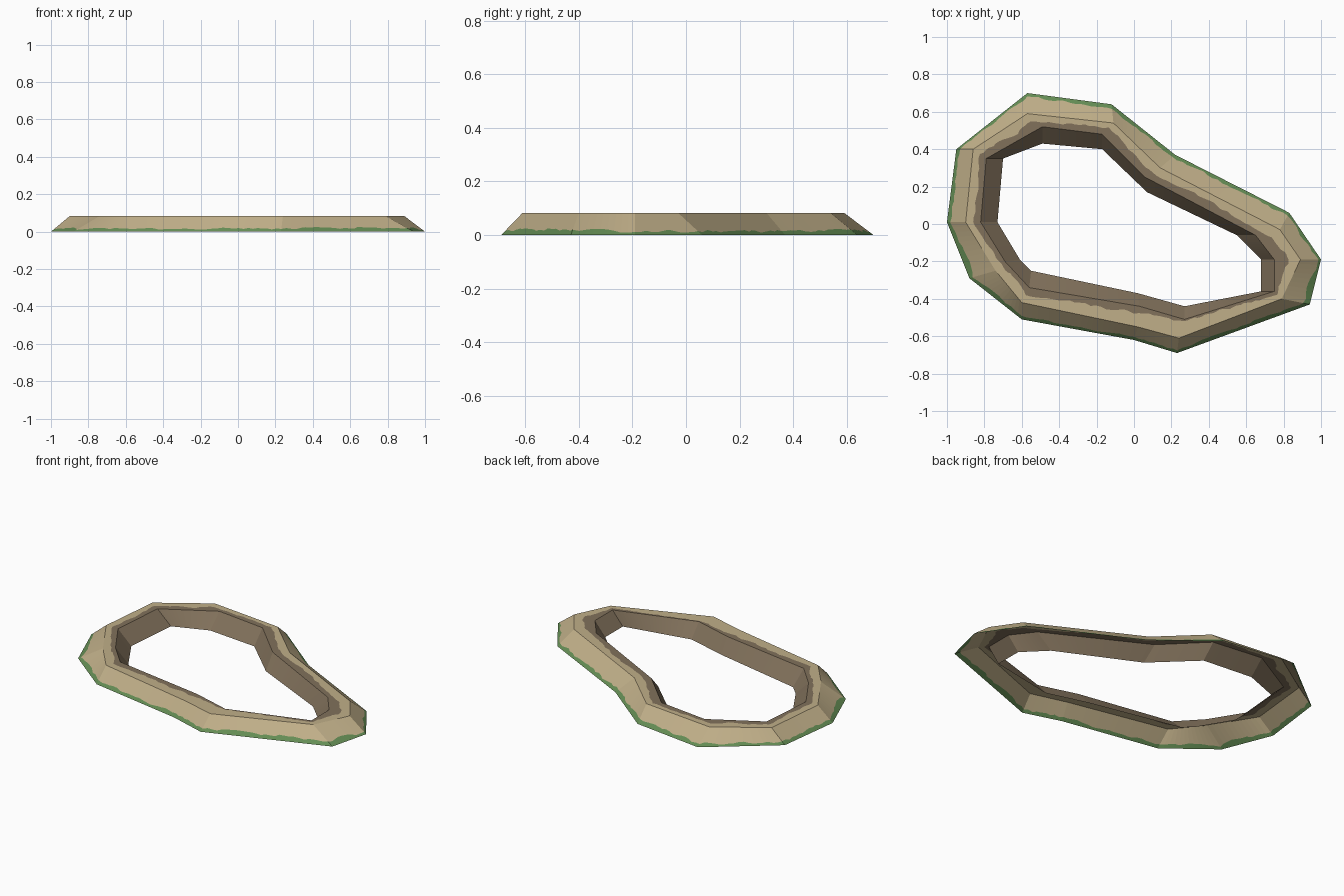
import bpy
import bmesh
import random
from math import ceil
from mathutils import Vector

random.seed(4)
if "Cube" in bpy.data.objects:
    bpy.data.objects.remove(bpy.data.objects["Cube"], do_unlink=True)

HEIGHT = .083
STEP = .03


def make_material(name, colour):
    """Plain flat colour for viewport and render."""
    material = bpy.data.materials.new(name)
    material.use_nodes = True
    rgba = (*colour, 1)
    material.diffuse_color = rgba
    shader = next(n for n in material.node_tree.nodes if n.type == 'BSDF_PRINCIPLED')
    shader.inputs["Base Color"].default_value = rgba
    shader.inputs["Roughness"].default_value = .9
    return material


def ring(points, z):
    return [Vector((x, y, z)) for x, y in points]


# Corner outlines of the bank, clockwise from the back
outer_foot = ring([(-.57, .7), (-.12, .64), (.22, .37), (.83, .06), (1, -.19), (.94, -.43),
                   (.23, -.69), (0, -.62), (-.6, -.51), (-.88, -.29), (-1, .01), (-.95, .4)], 0)
outer_crest = ring([(-.57, .59), (-.11, .54), (.14, .3), (.78, -.03), (.89, -.19), (.79, -.4),
                    (.24, -.61), (.02, -.55), (-.6, -.42), (-.74, -.25), (-.9, .01), (-.86, .4)], HEIGHT)
inner_crest = ring([(-.49, .52), (-.17, .48), (.06, .25), (.65, -.06), (.75, -.19), (.75, -.36),
                    (.27, -.51), (.03, -.44), (-.56, -.34), (-.69, -.2), (-.82, .01), (-.79, .35)], HEIGHT)
inner_foot = ring([(-.49, .43), (-.17, .4), (.07, .17), (.55, -.06), (.68, -.19), (.68, -.36),
                   (.27, -.44), (.02, -.37), (-.55, -.25), (-.61, -.19), (-.73, .01), (-.7, .35)], 0)

# Share of the crest covered by wet mud at each corner
mud_width = [.45, .6, .5, .45, .6, .35, .12, .35, .4, .4, .4, .45]


def wander(value, spread):
    """Soft random drift for a ragged edge."""
    return value * .6 + random.uniform(-spread, spread)


def build_bank():
    bm = bmesh.new()
    columns = []
    grass_drift = mud_drift = 0
    count = len(outer_foot)
    for i in range(count):
        j = (i + 1) % count
        steps = ceil((outer_foot[j] - outer_foot[i]).length / STEP)
        for k in range(steps):
            t = k / steps
            foot, crest, lip, base = (r[i].lerp(r[j], t) for r in
                                      (outer_foot, outer_crest, inner_crest, inner_foot))
            grass_drift = wander(grass_drift, .06)
            mud_drift = wander(mud_drift, .08)
            mud = mud_width[i] * (1 - t) + mud_width[j] * t + mud_drift
            grass_line = foot.lerp(crest, max(.06, .19 + grass_drift))
            mud_line = lip.lerp(crest, min(.9, max(.04, mud)))
            column = (foot, grass_line, crest, mud_line, lip, base)
            columns.append([bm.verts.new(p) for p in column])

    # Bands from the outside in: grass, sand, sand, mud, mud
    band_colours = (0, 1, 1, 2, 2)
    for a, b in zip(columns, columns[1:] + columns[:1]):
        for row, colour in enumerate(band_colours):
            face = bm.faces.new((a[row], a[row + 1], b[row + 1], b[row]))
            face.material_index = colour
            face.smooth = False

    mesh = bpy.data.meshes.new("pond_bank")
    bm.to_mesh(mesh)
    bm.free()
    for material in (make_material("grass green", (.13, .27, .09)),
                     make_material("dry sand", (.53, .43, .25)),
                     make_material("wet mud", (.22, .165, .105))):
        mesh.materials.append(material)
    bank = bpy.data.objects.new("pond_bank", mesh)
    bpy.context.collection.objects.link(bank)


build_bank()
